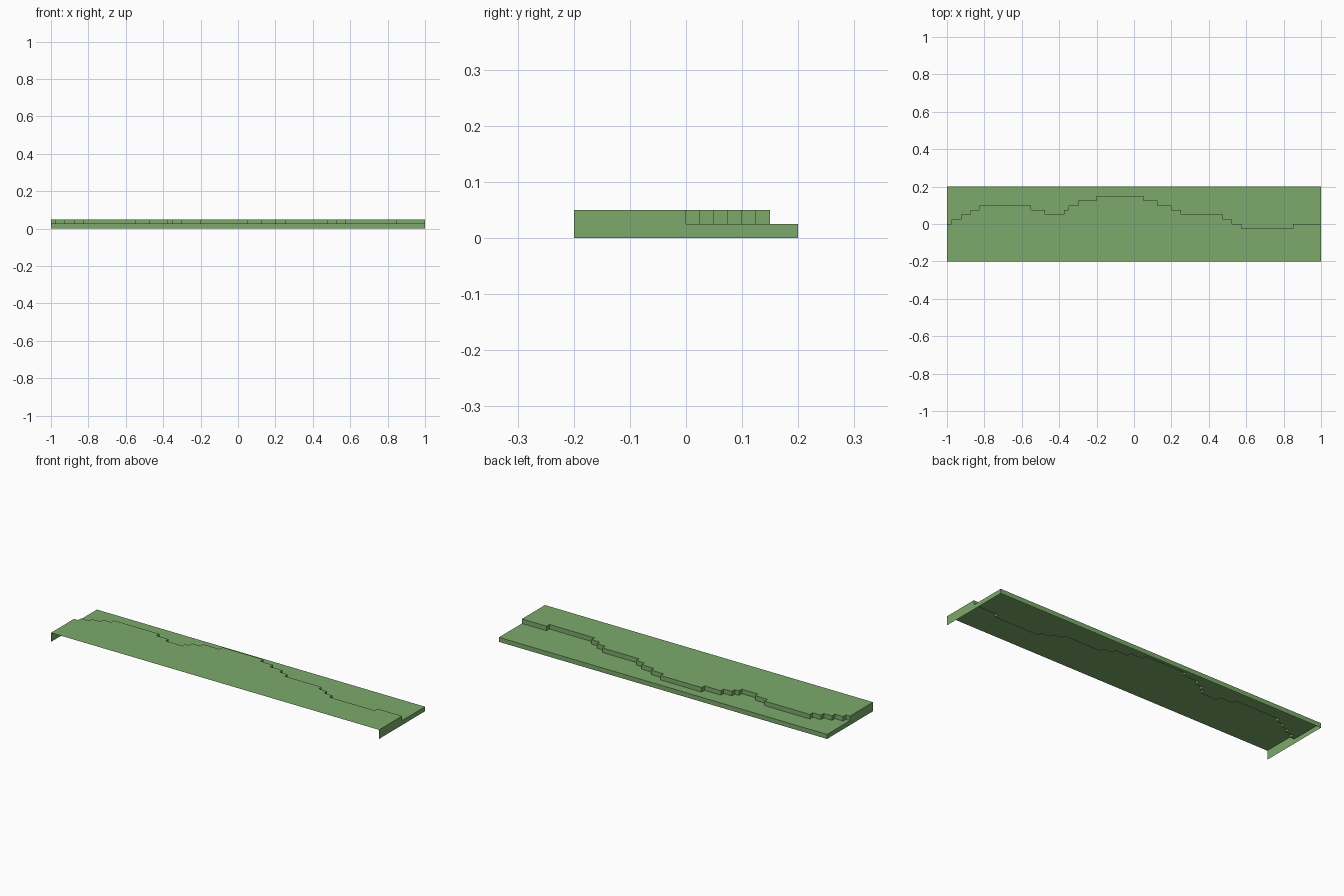
import bpy, bmesh

if "Cube" in bpy.data.objects:
    bpy.data.objects.remove(bpy.data.objects["Cube"])

# One flat colour
green = bpy.data.materials.new("grass green")
green.diffuse_color = (0.2, 0.4, 0.15, 1)
green.use_nodes = True
green.node_tree.nodes["Principled BSDF"].inputs["Base Color"].default_value = green.diffuse_color

FRONT, BACK, LOW, HIGH = -0.2, 0.2, 0.025, 0.05

# Ledge outline: (x where the run starts, y of the ledge edge)
runs = [(-1, 0), (-.975, .025), (-.925, .05), (-.875, .075), (-.825, .1),
        (-.55, .075), (-.475, .05), (-.375, .075), (-.35, .1), (-.3, .125),
        (-.2, .15), (.05, .125), (.125, .1), (.2, .075), (.25, .05),
        (.475, .025), (.525, 0), (.575, -.025), (.85, 0)]
ends = [x for x, _ in runs[1:]] + [1]

# Full stepped edge path, left to right
path = []
for (x0, y), x1 in zip(runs, ends):
    path += [(x0, y), (x1, y)]


def make_part(name, faces):
    bm = bmesh.new()
    for pts in faces:
        bm.faces.new([bm.verts.new(p) for p in pts])
    bmesh.ops.remove_doubles(bm, verts=bm.verts[:], dist=1e-5)
    mesh = bpy.data.meshes.new(name)
    bm.to_mesh(mesh)
    bm.free()
    mesh.materials.append(green)
    obj = bpy.data.objects.new(name, mesh)
    bpy.context.collection.objects.link(obj)


# Upper and lower ground, split along the ledge
make_part("upper_ground", [[(-1, FRONT, HIGH), (1, FRONT, HIGH)] +
                           [(x, y, HIGH) for x, y in reversed(path)]])
make_part("lower_ground", [[(x, y, LOW) for x, y in path] +
                           [(1, BACK, LOW), (-1, BACK, LOW)]])

# Vertical ledge walls following the path, facing the back
make_part("ledge_wall", [[(*b, LOW), (*a, LOW), (*a, HIGH), (*b, HIGH)]
                         for a, b in zip(path, path[1:])])

# Back rim (front and underside are open)
make_part("back_rim", [[(1, BACK, 0), (-1, BACK, 0), (-1, BACK, LOW), (1, BACK, LOW)]])

# Stepped end walls
profile = [(FRONT, 0), (BACK, 0), (BACK, LOW), (0, LOW), (0, HIGH), (FRONT, HIGH)]
make_part("right_end", [[(1, y, z) for y, z in profile]])
make_part("left_end", [[(-1, y, z) for y, z in reversed(profile)]])
